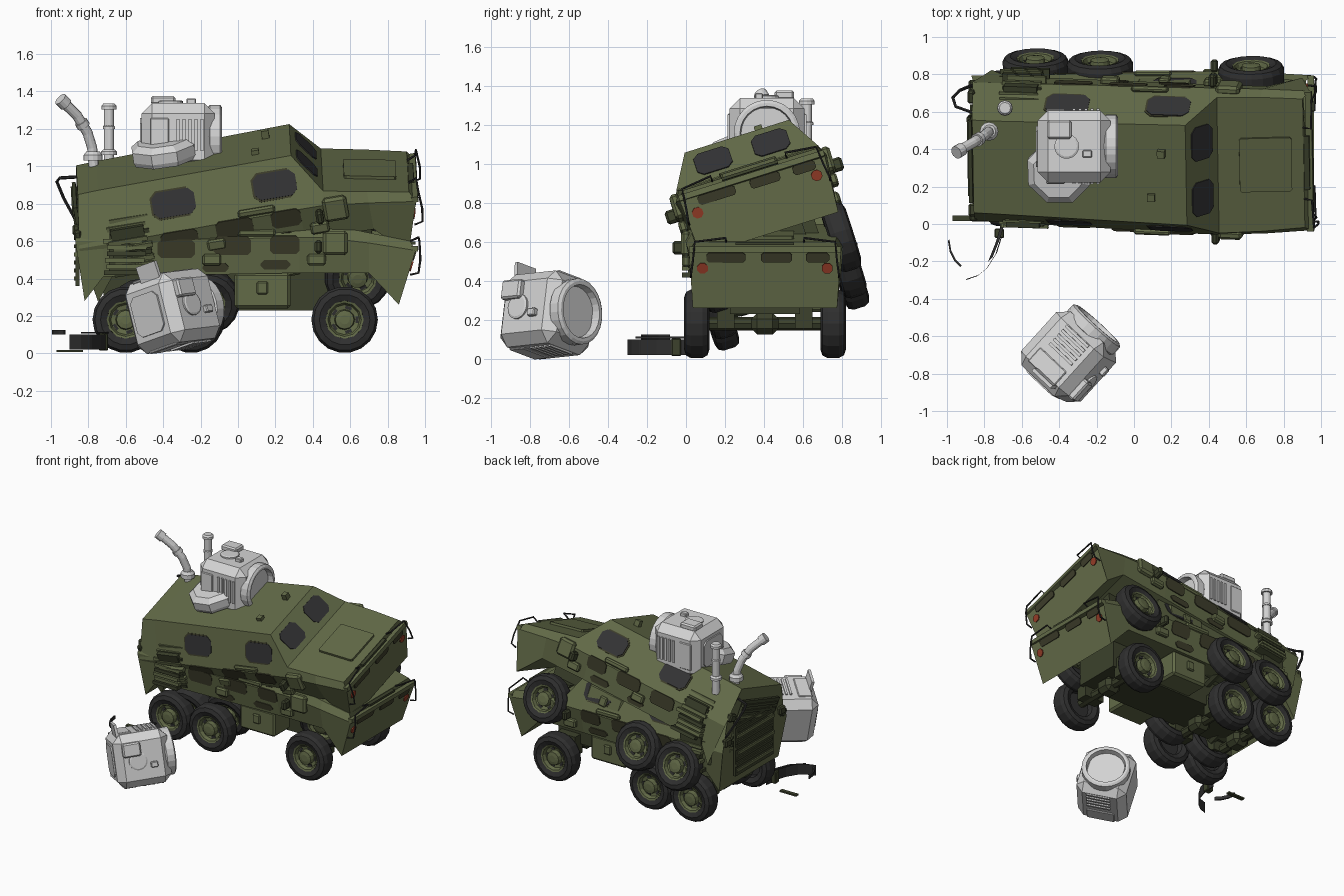
import bpy, bmesh, math, random
from mathutils import Matrix, Vector

if "Cube" in bpy.data.objects:
    bpy.data.objects.remove(bpy.data.objects["Cube"])

random.seed(3)
I = Matrix.Identity(4)
T = lambda *p: Matrix.Translation(p)
R = lambda deg, ax: Matrix.Rotation(math.radians(deg), 4, ax)


def material(name, col):
    m = bpy.data.materials.new(name)
    m.diffuse_color = (*col, 1)
    m.use_nodes = True
    m.node_tree.nodes["Principled BSDF"].inputs["Base Color"].default_value = m.diffuse_color
    return m


OLIVE = material("olive paint", (.123, .145, .064))
DARK = material("dark olive", (.045, .053, .025))
PATCH = material("brown patch", (.046, .046, .023))
GLASS = material("dark glass", (.032, .032, .034))
TYRE = material("tyre rubber", (.028, .028, .028))
RED = material("red lamp", (.3, .045, .02))
GREY = material("light grey", (.66, .66, .66))


def mk(name, bm, mat, M=I):
    bmesh.ops.remove_doubles(bm, verts=bm.verts, dist=1e-5)
    bmesh.ops.recalc_face_normals(bm, faces=bm.faces)
    me = bpy.data.meshes.new(name)
    bm.to_mesh(me)
    bm.free()
    me.transform(M)
    me.materials.append(mat)
    ob = bpy.data.objects.new(name, me)
    bpy.context.collection.objects.link(ob)
    return ob


def box(name, c, s, mat, M=I, bevel=0):
    bm = bmesh.new()
    bmesh.ops.create_cube(bm, size=1)
    bmesh.ops.scale(bm, vec=s, verts=bm.verts)
    if bevel:
        bmesh.ops.bevel(bm, geom=bm.edges[:], offset=bevel, segments=1, affect='EDGES')
    return mk(name, bm, mat, M @ T(*c))


def loft(name, rings, mat, M=I, caps=True):
    bm = bmesh.new()
    vs = [[bm.verts.new(p) for p in r] for r in rings]
    n = len(vs[0])
    for a, b in zip(vs, vs[1:]):
        for i in range(n):
            bm.faces.new((a[i], a[(i + 1) % n], b[(i + 1) % n], b[i]))
    if caps:
        bm.faces.new(vs[0])
        bm.faces.new(vs[-1])
    return mk(name, bm, mat, M)


def lathe(name, prof, n, mat, M=I):
    """Profile of (radius, z) turned round local z."""
    return loft(name, [[(r * math.cos(6.28319 * i / n), r * math.sin(6.28319 * i / n), z)
                        for i in range(n)] for r, z in prof], mat, M)


def tube(name, pts, r, n, mat, M=I):
    pts = [Vector(p) for p in pts]
    rings = []
    for i, p in enumerate(pts):
        t = (pts[min(i + 1, len(pts) - 1)] - pts[max(i - 1, 0)]).normalized()
        u = t.orthogonal().normalized() if i == 0 else (u - t * u.dot(t)).normalized()
        v = t.cross(u)
        rings.append([p + r * (u * math.cos(6.28319 * k / n) + v * math.sin(6.28319 * k / n)) for k in range(n)])
    return loft(name, rings, mat, M)


def plate(name, c, nrm, u, w, h, mat, M=I, cut=.03, t=.008):
    """Thin plate with clipped corners lying on a surface."""
    n = Vector(nrm).normalized()
    u = Vector(u).normalized()
    v = n.cross(u)
    a, b = w / 2, h / 2
    o = [(a - cut, b), (a, b - cut), (a, cut - b), (a - cut, -b), (cut - a, -b), (-a, cut - b), (-a, b - cut), (cut - a, b)]
    return loft(name, [[Vector(c) + u * x + v * y + n * k for x, y in o] for k in (-.002, t - .002)], mat, M)


# hull stations: floor, shoulder, roof edge as (x, half width, z)
S = [((-.82, .36, .28), (-.87, .39, .60), (-.83, .26, .86)),
     ((-.72, .37, .41), (-.72, .39, .60), (-.72, .26, .865)),
     ((.33, .37, .43), (.33, .41, .62), (.33, .28, .885)),
     ((.45, .37, .43), (.45, .41, .62), (.47, .38, .69)),
     ((.70, .37, .43), (.70, .405, .59), (.70, .375, .645)),
     ((.86, .37, .26), (.95, .39, .55), (.92, .36, .60))]


def on_side(x, band, t, s):
    """Point and normal on the cabin side; band 0 below, 1 above the shoulder."""
    f = (x + .72) / 1.05
    a, b = [Vector(S[1][k]).lerp(Vector(S[2][k]), f) for k in (band, band + 1)]
    p, d = a.lerp(b, t), b - a
    return (x, s * p.y, p.z), (0, s * d.z, -d.y)


def wheel(tag, M):
    lathe(tag + "_tyre", [(.095, -.01), (.1, -.05), (.135, -.065), (.165, -.055), (.178, -.03), (.178, .03),
                          (.165, .055), (.135, .065), (.1, .05), (.095, .01)], 18, TYRE, M)
    lathe(tag + "_rim", [(.102, 0), (.102, .054), (.09, .05), (.08, .025), (.055, .02), (.05, .055), (.025, .06)],
          12, OLIVE, M)
    for k in range(5):
        box(tag + "_rim_gap", (.066, 0, .024), (.016, .035, .006), TYRE, M @ R(72 * k, 'Z'))


def truck(tag, M, guard):
    loft(tag + "_hull", [[(x, -w, z) for x, w, z in st] + [(x, w, z) for x, w, z in reversed(st)] for st in S], OLIVE, M)
    # chassis, side boxes, axles
    box(tag + "_chassis", (-.02, 0, .33), (1.4, .36, .2), DARK, M)
    box(tag + "_tool_box", (.13, 0, .335), (.3, .72, .19), OLIVE, M, .015)
    box(tag + "_tool_box_latch", (.13, 0, .35), (.06, .75, .07), OLIVE, M, .008)
    for x in (.57, -.25, -.6):
        tube(tag + "_axle", [(x, -.3, .18), (x, .3, .18)], .035, 8, DARK, M)
        box(tag + "_differential", (x, 0, .18), (.13, .14, .11), DARK, M, .03)
        for s in (-1, 1):
            wheel(tag + "_wheel", M @ T(x, s * .35, .18) @ R(-90 * s, 'X'))
            box(tag + "_spring", (x, s * .2, .23), (.16, .09, .15), DARK, M)
    # windscreen, bonnet hatch, roof hooks
    for s in (-1, 1):
        plate(tag + "_windscreen", (.40, s * .155, .7875), (.195, 0, .14), (0, 1, 0), .19, .155, GLASS, M)
    plate(tag + "_bonnet_hatch", (.72, 0, .641), (.2, 0, 1), (0, 1, 0), .3, .28, OLIVE, M, .01, .018)
    box(tag + "_roof_hook", (.2, .12, .9), (.04, .04, .05), OLIVE, M)
    box(tag + "_roof_hook", (.14, -.13, .89), (.04, .04, .03), OLIVE, M)
    # nose: bumper beam, lamps, patches, guards
    nose = (.29, 0, -.09)
    box(tag + "_bumper_beam", (.945, 0, .56), (.035, .78, .03), OLIVE, M)
    for y, w in ((-.2, .2), (.06, .16), (.27, .12)):
        plate(tag + "_nose_patch", (.941, y, .52), nose, (0, 1, 0), w, .05, PATCH, M, .012)
    box(tag + "_nose_hinge", (.93, 0, .59), (.04, .3, .015), DARK, M)
    for s in (-1, 1):
        plate(tag + "_lamp", (.925, s * .32, .465), nose, (0, 1, 0), .055, .055, RED, M, .016)
        tube(tag + "_front_guard", [(.92, s * .38, .42), (.965, s * .38, .43), (.975, s * .37, .5),
                                    (.97, s * .36, .6), (.965, s * .2, .62), (.92, s * .2, .6)], .006, 6, TYRE, M)
        # cabin windows and brown patches
        for x in (-.33, .22):
            p, n = on_side(x, 1, .52, s)
            plate(tag + "_window_frame", p, n, (1, 0, 0), .25, .16, PATCH, M, .035, .004)
            plate(tag + "_window", p, n, (1, 0, 0), .23, .14, GLASS, M)
        for x, t, w in ((-.33, .75, .2), (-.03, .8, .2), (.25, .8, .16), (-.12, .2, .14), (.2, .25, .16)):
            p, n = on_side(x, 0, t, s)
            plate(tag + "_patch", p, n, (1, 0, 0), w, .1 if t > .5 else .05, PATCH, M, .02)
        # stacked slats, stowage and mirrors
        for i in range(9):
            box(tag + "_side_slat", (-.6 + random.uniform(-.02, .02), s * (.395 - max(0, i - 4) * .02), .43 + i * .034),
                (.21, .06, .024), OLIVE if i % 3 else DARK, M)
        box(tag + "_slat_back", (-.6, s * .37, .55), (.18, .05, .24), DARK, M)
        box(tag + "_stowage", (.52, s * .405, .59), (.13, .05, .13), OLIVE, M, .015)
        box(tag + "_stowage", (.42, s * .405, .5), (.1, .04, .06), OLIVE, M, .01)
        box(tag + "_stowage", (.1, s * .4, .645), (.2, .03, .04), OLIVE, M, .01)
        box(tag + "_stowage", (-.14, s * .395, .5), (.1, .04, .06), OLIVE, M, .01)
        box(tag + "_mirror", (.43, s * .44, .57), (.04, .07, .07), DARK, M, .012)
        box(tag + "_rear_lamp_box", (-.865, s * .33, .66), (.04, .07, .06), DARK, M, .01)
    # grab rail on the tilted truck's rear corner
    if guard:
        tube(tag + "_rear_guard", [(-.86, .33, .5), (-.89, .35, .54), (-.93, .36, .66), (-.95, .35, .76),
                                   (-.93, .31, .79), (-.84, .28, .79)], .009, 6, TYRE, M)
    # louvred rear door
    box(tag + "_rear_door", (-.858, 0, .57), (.02, .46, .42), DARK, M)
    for i in range(9):
        box(tag + "_rear_louvre", (-.868, random.uniform(-.02, .02), .4 + i * .043), (.02, .44, .02),
            OLIVE if i % 3 == 0 else DARK, M)


# lower truck stands upright, upper truck lies tilted on it
truck("lower_truck", T(0, .405, 0), False)
ROT = R(-2, 'Z') @ R(-9.5, 'Y') @ R(17.7, 'X')
off = Vector((.94, .365, .846)) - ROT @ Vector((.93, 0, .465))
truck("upper_truck", T(*off) @ ROT, True)


def engine_pod(tag, M):
    """Chamfered grey block with round intake on +x and a hatch on top."""
    box(tag + "_body", (0, 0, 0), (.39, .385, .36), GREY, M, .055)
    lathe(tag + "_intake", [(.15, .15), (.17, .17), (.17, .225), (.155, .235), (.138, .235), (.13, .18), (.02, .165)],
          24, GREY, M @ R(90, 'Y'))
    box(tag + "_hatch_box", (-.08, .09, .195), (.13, .1, .045), GREY, M, .01)
    lathe(tag + "_hatch_disc", [(.066, .17), (.066, .19), (.055, .195)], 18, GREY, M @ T(-.04, 0, 0))
    box(tag + "_latch", (.07, -.04, .19), (.05, .04, .03), GREY, M, .005)
    for s in (-1, 1):
        for i in range(5):
            box(tag + "_grille_bar", (-.0 + .032 * i, s * .192, .01), (.016, .02, .17), GREY, M)
        box(tag + "_side_cover", (-.1, s * .192, 0), (.1, .016, .2), GREY, M, .005)
    plate(tag + "_rear_cover", (-.195, 0, 0), (-1, 0, 0), (0, 1, 0), .22, .2, GREY, M, .03, .012)


# grey pod on the roof, its tilted base, and the fallen pod
engine_pod("roof_pod", T(-.32, .415, 1.158))
lathe("pod_base", [(.17, -.06), (.18, -.035), (.18, .02), (.14, .05)], 8, GREY,
      T(-.4, .28, 1.09) @ R(-8, 'Y') @ R(15, 'X') @ R(22.5, 'Z'))
zx = Vector((.67, .74, .08)).normalized()
zz = Vector((.7, -.66, .25))
zz = (zz - zx * zz.dot(zx)).normalized()
zy = zz.cross(zx)
FALL = T(-.35, -.71, .225) @ Matrix((zx, zy, zz)).transposed().to_4x4()
engine_pod("fallen_pod", FALL)
box("fallen_pod_flap", (-.13, .23, .04), (.02, .1, .14), GREY, FALL @ R(6, 'Z'))

# exhaust stacks
tube("straight_stack", [(-.69, .62, .95), (-.69, .62, 1.31)], .028, 12, GREY)
for z, r, h in ((1.06, .042, .03), (1.2, .033, .02), (1.305, .04, .03)):
    lathe("stack_collar", [(r, 0), (r, h * .6), (r * .75, h)], 12, GREY, T(-.69, .62, z))
bend = [(-.77, .5, .98), (-.78, .49, 1.1), (-.805, .47, 1.18), (-.86, .435, 1.27), (-.94, .39, 1.35)]
tube("bent_stack", bend, .028, 12, GREY)
tube("bent_stack_tip", [(-.92, .4, 1.33), (-.95, .382, 1.36)], .036, 12, GREY)
tube("bent_stack_collar", [(-.825, .458, 1.213), (-.84, .448, 1.238)], .036, 12, GREY)
lathe("bent_stack_foot", [(.05, 0), (.05, .03), (.035, .05)], 12, GREY, T(-.775, .495, 1.03))


# torn fender scraps on the ground
def scrap(name, pts, z0, z1, t=.008):
    loft(name, [[(x, y, z0), (x + t, y + t, z0), (x + t, y + t, z1), (x, y, z1)] for x, y in pts], TYRE)


scrap("fender_scrap", [(-.71, .02), (-.715, -.08), (-.74, -.16), (-.79, -.24), (-.84, -.28), (-.9, -.3)], .02, .1)
scrap("fender_lip", [(-.71, .0), (-.74, -.1), (-.78, -.2), (-.84, -.26)], .105, .115, .025)
scrap("small_scrap", [(-.995, -.09), (-.985, -.15), (-.96, -.2), (-.93, -.23)], .1, .125)
box("flat_scrap", (-.9, .03, .012), (.14, .03, .012), DARK)
box("upright_scrap", (-.72, -.05, .06), (.05, .05, .09), DARK, I, .005)
